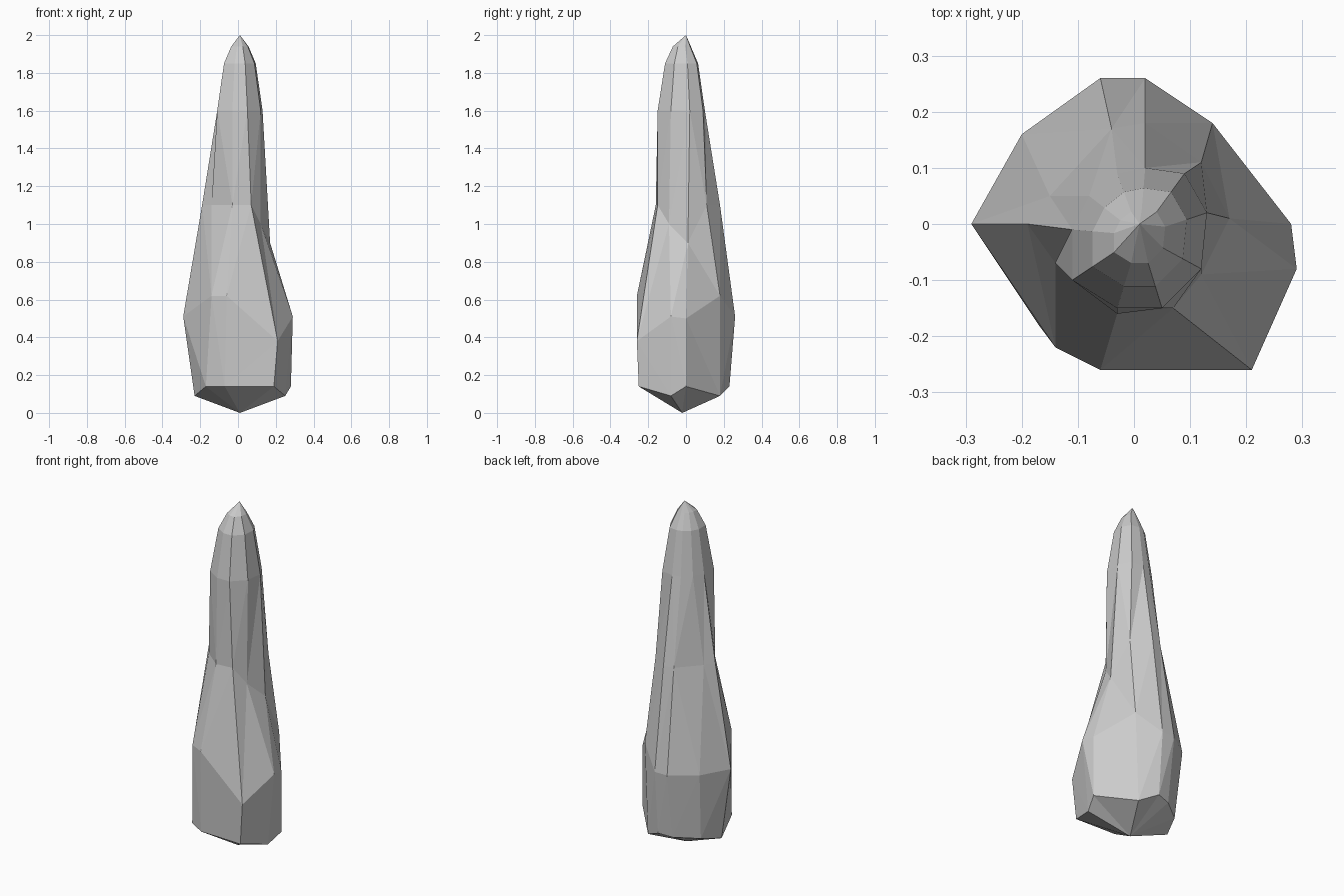
import bpy
import bmesh
from mathutils import Vector

cube = bpy.data.objects.get("Cube")
if cube:
    bpy.data.objects.remove(cube, do_unlink=True)

# Stone colour
stone = bpy.data.materials.new("pale grey stone")
stone.use_nodes = True
stone.diffuse_color = (0.6, 0.6, 0.6, 1)
stone.node_tree.nodes["Principled BSDF"].inputs["Base Color"].default_value = stone.diffuse_color

# Irregular cross-sections, counter-clockwise from the back right
base = [(-.23, 0, .09), (-.18, .12, .12), (-.06, .21, .13), (.02, .23, .14), (.12, .18, .09),
        (.28, 0, .14), (.25, -.08, .09), (.19, -.25, .14), (-.07, -.24, .14), (-.17, -.18, .14)][::-1]
belly = [(-.29, 0, .51), (-.2, .16, .51), (-.06, .26, .51), (.02, .26, .51), (.14, .18, .62),
         (.28, 0, .5), (.29, -.08, .51), (.21, -.26, .38), (-.06, -.26, .62), (-.14, -.22, .62)][::-1]
shoulder = [(-.19, 0, 1.1), (-.15, .05, 1.1), (-.04, .17, 1.1), (.02, .18, 1.1), (.12, .11, 1.1),
            (.17, .01, .9), (.12, -.09, 1), (.07, -.15, 1.1), (-.03, -.16, 1.1), (-.14, -.07, 1.1)][::-1]
neck = [(-.11, -.01, 1.6), (-.08, .05, 1.6), (-.03, .09, 1.6), (.02, .1, 1.6), (.09, .09, 1.6),
        (.13, .02, 1.6), (.12, -.08, 1.6), (.05, -.15, 1.6), (-.03, -.15, 1.6), (-.11, -.1, 1.6)][::-1]


def shrink(section, scale, height):
    """Copy a section, scaled about the spire axis, at a new height."""
    axis = Vector((.01, -.02, height))
    return [axis + Vector((x - axis.x, y - axis.y, 0)) * scale for x, y, z in section]


def loft(name, sections, bottom, top, material):
    """Skin closed sections and close both ends to a point."""
    bm = bmesh.new()
    rings = [[bm.verts.new(point) for point in section] for section in sections]
    count = len(rings[0])
    low, high = bm.verts.new(bottom), bm.verts.new(top)
    for i in range(count):
        j = (i + 1) % count
        bm.faces.new((low, rings[0][i], rings[0][j]))
        bm.faces.new((high, rings[-1][j], rings[-1][i]))
        for under, over in zip(rings, rings[1:]):
            bm.faces.new((under[i], under[j], over[j], over[i]))
    # Split the bent quads into flat facets
    bmesh.ops.triangulate(bm, faces=bm.faces[:], quad_method='BEAUTY')
    bmesh.ops.recalc_face_normals(bm, faces=bm.faces[:])
    mesh = bpy.data.meshes.new(name)
    bm.to_mesh(mesh)
    bm.free()
    mesh.materials.append(material)
    obj = bpy.data.objects.new(name, mesh)
    bpy.context.collection.objects.link(obj)
    return obj


# Rock spire: faceted base, swollen belly, slim neck, pointed crown
sections = [base, belly, shoulder, neck, shrink(neck, .7, 1.85), shrink(neck, .38, 1.94)]
loft("rock_spire", sections, (.01, -.02, 0), (.01, 0, 2), stone)
